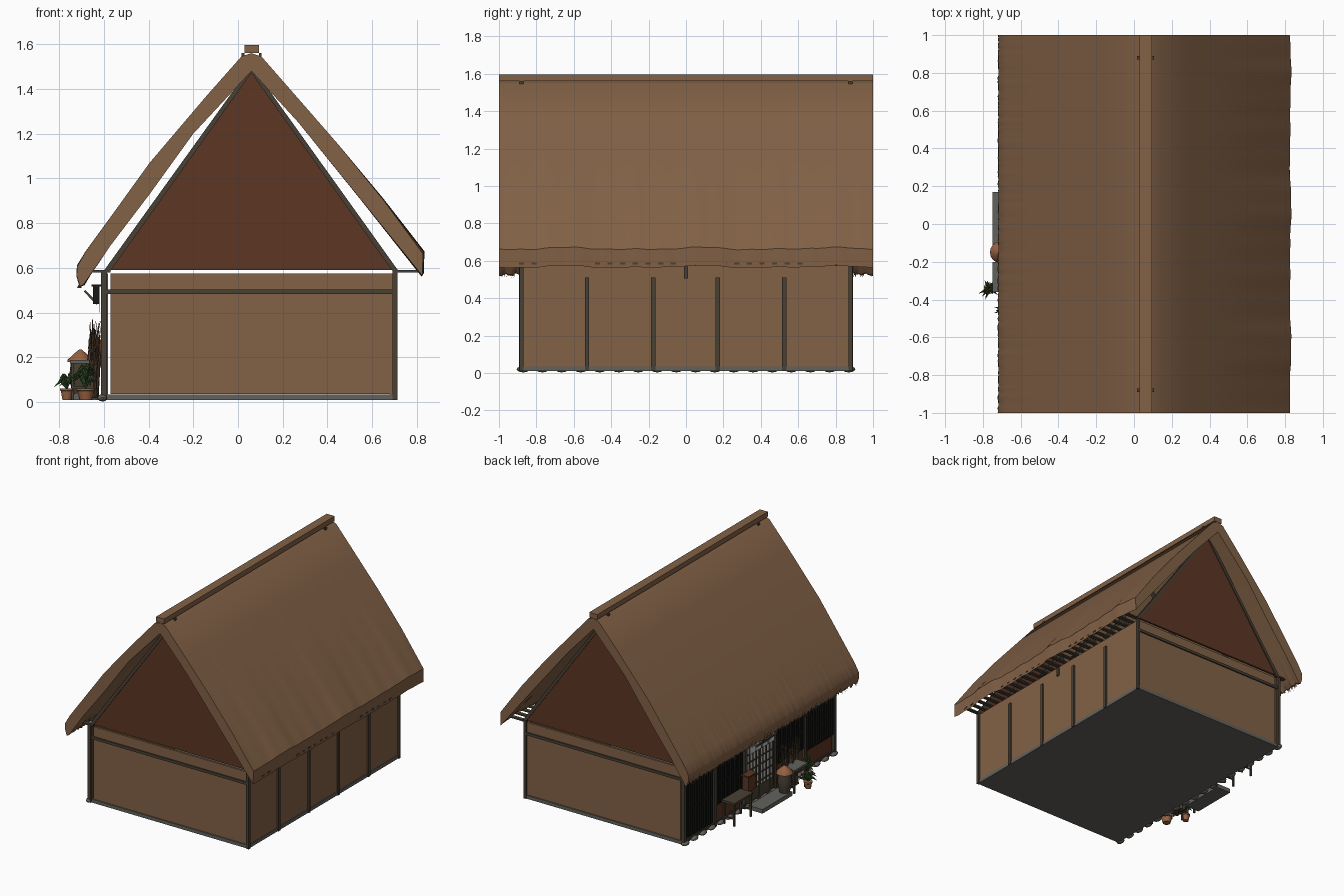
import bpy, bmesh, math, random
from mathutils import Vector, Matrix

if "Cube" in bpy.data.objects:
    bpy.data.objects.remove(bpy.data.objects["Cube"])

random.seed(4)

def mat(name, r, g, b):
    lin = lambda c: ((c / 255 + 0.055) / 1.055) ** 2.4
    m = bpy.data.materials.new(name)
    m.diffuse_color = (lin(r), lin(g), lin(b), 1)
    m.use_nodes = True
    m.node_tree.nodes["Principled BSDF"].inputs["Base Color"].default_value = m.diffuse_color
    return m

THATCH = mat("thatch_and_clay", 130, 97, 70)
RED = mat("red_brown_boards", 92, 54, 36)
TIMBER = mat("dark_timber", 72, 64, 52)
STONE = mat("grey_stone", 98, 97, 92)
BLACK = mat("black_lattice", 24, 23, 22)
CLAY = mat("terracotta", 150, 98, 66)
GREEN = mat("leaf_green", 52, 78, 42)
PAPER = mat("window_paper", 196, 198, 196)
STRAW = mat("dark_straw", 84, 66, 50)

def finish(name, bm, m, smooth=False):
    bmesh.ops.recalc_face_normals(bm, faces=bm.faces)
    me = bpy.data.meshes.new(name)
    bm.to_mesh(me)
    bm.free()
    me.materials.append(m)
    ob = bpy.data.objects.new(name, me)
    bpy.context.collection.objects.link(ob)
    if smooth:
        bpy.ops.object.select_all(action='DESELECT')
        ob.select_set(True)
        bpy.context.view_layer.objects.active = ob
        bpy.ops.object.shade_smooth_by_angle(angle=math.radians(35))
    return ob

def boxes(name, m, items):
    """Each item is (x0, x1, y0, y1, z0, z1)."""
    bm = bmesh.new()
    for x0, x1, y0, y1, z0, z1 in items:
        mx = Matrix.Translation(((x0 + x1) / 2, (y0 + y1) / 2, (z0 + z1) / 2))
        bmesh.ops.create_cube(bm, size=1, matrix=mx @ Matrix.Diagonal((x1 - x0, y1 - y0, z1 - z0, 1)))
    return finish(name, bm, m)

def spike(bm, p, q, r0, r1=0.0, seg=4):
    p, q = Vector(p), Vector(q)
    d = q - p
    mx = Matrix.Translation((p + q) / 2) @ d.to_track_quat('Z', 'Y').to_matrix().to_4x4()
    bmesh.ops.create_cone(bm, cap_ends=True, segments=seg, radius1=r0, radius2=r1, depth=d.length, matrix=mx)

def prism(name, m, pts, y0, y1):
    """Extrude an (x, z) outline along y."""
    bm = bmesh.new()
    f = bm.faces.new([bm.verts.new((x, y0, z)) for x, z in pts])
    ext = bmesh.ops.extrude_face_region(bm, geom=[f])
    for v in ext['geom']:
        if isinstance(v, bmesh.types.BMVert):
            v.co.y = y1
    return finish(name, bm, m)

def lathe(name, m, cx, cy, prof, seg=16):
    bm = bmesh.new()
    rings = [[bm.verts.new((cx + r * math.cos(a * math.tau / seg), cy + r * math.sin(a * math.tau / seg), z))
              for a in range(seg)] for r, z in prof]
    for a, b in zip(rings, rings[1:]):
        for i in range(seg):
            bm.faces.new((a[i], a[(i + 1) % seg], b[(i + 1) % seg], b[i]))
    bm.faces.new(rings[0])
    bm.faces.new(rings[-1])
    return finish(name, bm, m, True)

def thatch(name, prof, weights, wave, n):
    """Sweep a closed slope profile along y, waving the eave points."""
    bm = bmesh.new()
    rings = []
    for i in range(n + 1):
        y = -1 + 2 * i / n
        dx, dz = wave(y)
        rings.append([bm.verts.new((x + dx * w, y, z + dz * w)) for (x, z), w in zip(prof, weights)])
    k = len(prof)
    for a, b in zip(rings, rings[1:]):
        for j in range(k):
            bm.faces.new((a[j], a[(j + 1) % k], b[(j + 1) % k], b[j]))
    bm.faces.new(rings[0])
    bm.faces.new(rings[-1])
    return finish(name, bm, THATCH, True)

# Thatched roof slopes
right = [(.06, 1.56), (.105, 1.545), (.28, 1.345), (.45, 1.15), (.65, .905), (.828, .665),
         (.825, .567), (.55, .905), (.27, 1.25), (.06, 1.48)]
def right_wave(y):
    s = .5 * math.sin(9 * y + 1) + .3 * math.sin(17 * y) + .2 * math.sin(41 * y)
    return .006 * s, .01 * s
thatch("thatch_right", right, [0, 0, 0, 0, .3, 1, 1, .2, 0, 0], right_wave, 80)

left = [(.06, 1.56), (.015, 1.545), (-.14, 1.37), (-.395, 1.07), (-.55, .855), (-.68, .675), (-.718, .61),
        (-.72, .57), (-.705, .525), (-.69, .53), (-.66, .57), (-.57, .70), (-.395, .93), (-.2, 1.20), (.06, 1.48)]
def left_wave(y):
    return random.uniform(-.004, .004), random.uniform(-.008, .008)
thatch("thatch_left", left, [0, 0, 0, 0, 0, .1, .4, .7, 1, 1, .3, 0, 0, 0, 0], left_wave, 160)

# Loose straw under the left eave
bm = bmesh.new()
for i in range(150):
    y = random.uniform(-.99, .99)
    spike(bm, (-.70, y, .54), (-.71 + random.uniform(-.01, .01), y + random.uniform(-.01, .01), .51), .004, 0, 3)
finish("eave_straw", bm, THATCH)

# Ridge cap and pegs
boxes("ridge_beam", THATCH, [(.028, .094, -1, 1, 1.56, 1.597)])
boxes("ridge_pegs", TIMBER, [(x, x + .012, y - .01, y + .01, 1.525, 1.56) for x in (.016, .094) for y in (-.88, .88)])

# Gable boards, rafters and eave slats
for s, n in ((-1, "front"), (1, "back")):
    prism(n + "_gable", RED, [(-.575, .592), (.695, .592), (.06, 1.48)], s * .87, s * .885)
for i, y in enumerate((-.88, -.53, -.175, .175, .53, .88)):
    prism("rafter_pair_%d" % i, TIMBER, [(-.605, .58), (-.575, .58), (.06, 1.472), (.695, .58), (.722, .58), (.06, 1.505)],
          y - .012, y + .012)
slats = []
for i in range(27):
    y = -.88 + 1.76 * i / 26
    slats += [(.69, .826, y - .014, y + .014, .58, .59), (-.655, -.57, y - .014, y + .014, .58, .59)]
boxes("eave_slats", TIMBER, slats)

# Floor, sills and walls
boxes("floor", STONE, [(-.595, .705, -.885, .885, .01, .035)])
boxes("walls", THATCH, [(-.57, .69, -.88, -.865, .037, .575), (-.57, .69, .865, .88, .037, .575),
                        (.68, .70, -.88, .88, .03, .575), (-.593, -.58, -.88, .88, .03, .575)])
YS = [-.88, -.53, -.175, .17, .525, .88]
posts = []
for y in YS:
    corner = abs(y) > .8
    posts += [(.69, .712, y - .011, y + .011, .01, .58 if corner else .51),
              (-.612, -.585, y - .012, y + .012, .01, .58)]
boxes("posts", TIMBER, posts + [(.69, .712, -.01, .01, .505, .57)])
boxes("cross_beams", TIMBER, [(-.61, .71, s * .88 - .01, s * .88 + .01, .483, .503) for s in (-1, 1)]
      + [(-.608, -.585, -.88, .88, .485, .505), (-.606, -.585, -.88, .88, .03, .045)])

# Lattice windows on the left side: (y0, y1, z0)
windows = [(.56, .85, .06), (.21, .50, .17), (-.50, -.21, .2), (-.85, -.56, .17)]
boxes("window_backs", BLACK, [(-.598, -.59, a, b, z, .47) for a, b, z in windows])
bars = []
for a, b, z in windows:
    bars += [(-.612, -.597, a + (b - a) * i / 11 - .005, a + (b - a) * i / 11 + .005, z, .47) for i in range(12)]
    bars += [(-.610, -.597, a, b, h - .006, h + .006) for h in (z, (z + .47) / 2, .47)]
boxes("window_lattice", BLACK, bars)
boxes("lower_boards", RED, [(-.6, -.59, a, b, .045, z) for a, b, z in windows if z > .1])

# Paper sliding doors with grid
boxes("door_paper", PAPER, [(-.6, -.592, -.16, .155, .05, .44)])
grid = [(-.607, -.598, -.16 + .315 * i / 8 - (.008 if i % 4 == 0 else .003),
         -.16 + .315 * i / 8 + (.008 if i % 4 == 0 else .003), .045, .45) for i in range(9)]
grid += [(-.606, -.598, -.16, .155, z - .004, z + .004) for z in (.15, .21, .27, .33, .39, .445)]
grid += [(-.605, -.598, -.16, .155, .045, .12)]
boxes("door_grid", TIMBER, grid)
boxes("door_curtain", PAPER, [(-.622, -.618, -.15 + .075 * i, -.085 + .075 * i, .40, .475) for i in range(4)])
prism("door_shade_board", TIMBER, [(-.69, .495), (-.683, .502), (-.625, .442), (-.632, .435)], -.08, .08)

# Hanging lantern and wall box
boxes("lantern", BLACK, [(-.648, -.618, -.55, -.51, .44, .52), (-.655, -.6, -.555, -.505, .518, .526)])
boxes("wall_box", RED, [(-.66, -.605, .13, .21, .16, .27), (-.668, -.603, .122, .218, .27, .28)])

# Footing stones and doorstep
bm = bmesh.new()
for i in range(18):
    y = -.87 + 1.74 * i / 17
    mx = Matrix.Translation((-.605, y, .02)) @ Matrix.Diagonal((.024, .036, .017, 1))
    bmesh.ops.create_icosphere(bm, subdivisions=2, radius=1, matrix=mx)
finish("footing_stones", bm, STONE, True)
boxes("doorstep", STONE, [(-.748, -.63, -.18, .17, .01, .04)])

# Benches: (y0, y1, x0)
for i, (a, b, x, m) in enumerate([(.24, .46, -.72, TIMBER), (-.36, -.2, -.75, STONE)]):
    boxes("bench_top_%d" % i, m, [(x, x + .105, a, b, .172, .188)])
    boxes("bench_legs_%d" % i, TIMBER, [(u, u + .012, v, v + .012, .01, .172)
                                        for u in (x + .006, x + .087) for v in (a + .008, b - .02)]
          + [(x + .008, x + .097, v, v + .008, .06, .07) for v in (a + .01, b - .018)])

# Barrel with conical straw lid
lathe("barrel", TIMBER, -.705, -.15, [(.035, .04), (.046, .09), (.048, .13), (.042, .18)])
lathe("barrel_lid", CLAY, -.705, -.15, [(.058, .18), (.056, .19), (.03, .215), (.006, .235)])

# Straw bundle leaning on the wall
bm = bmesh.new()
for i in range(70):
    y = -.29 + random.uniform(-.05, .05)
    h = random.uniform(.2, .38)
    spike(bm, (-.66 + random.uniform(-.03, .03), y, .02),
          (-.635 + random.uniform(-.035, .025), y + random.uniform(-.08, .08), h), .009, .001)
finish("straw_bundle", bm, STRAW)

# Potted plants: (x, y, pot radius, leaf height, leaf spread)
for i, (x, y, r, h, s) in enumerate([(-.765, -.34, .028, .13, .07), (-.68, -.45, .04, .17, .075)]):
    lathe("pot_%d" % i, CLAY, x, y, [(r * .7, .01), (r * .95, .05), (r * 1.08, .052), (r * 1.08, .062), (r * .9, .062)])
    bm = bmesh.new()
    for k in range(36):
        a, t = random.uniform(0, math.tau), random.uniform(.25, 1)
        tip = Vector((math.cos(a) * s * t, math.sin(a) * s * t, 0))
        z = h * random.uniform(.65, 1)
        mid = Vector((x, y, z)) + tip * .45
        spike(bm, (x, y, .058), mid, .002, .007)
        spike(bm, mid, Vector((x, y, z - .03 * t)) + tip, .007)
    finish("leaves_%d" % i, bm, GREEN)
